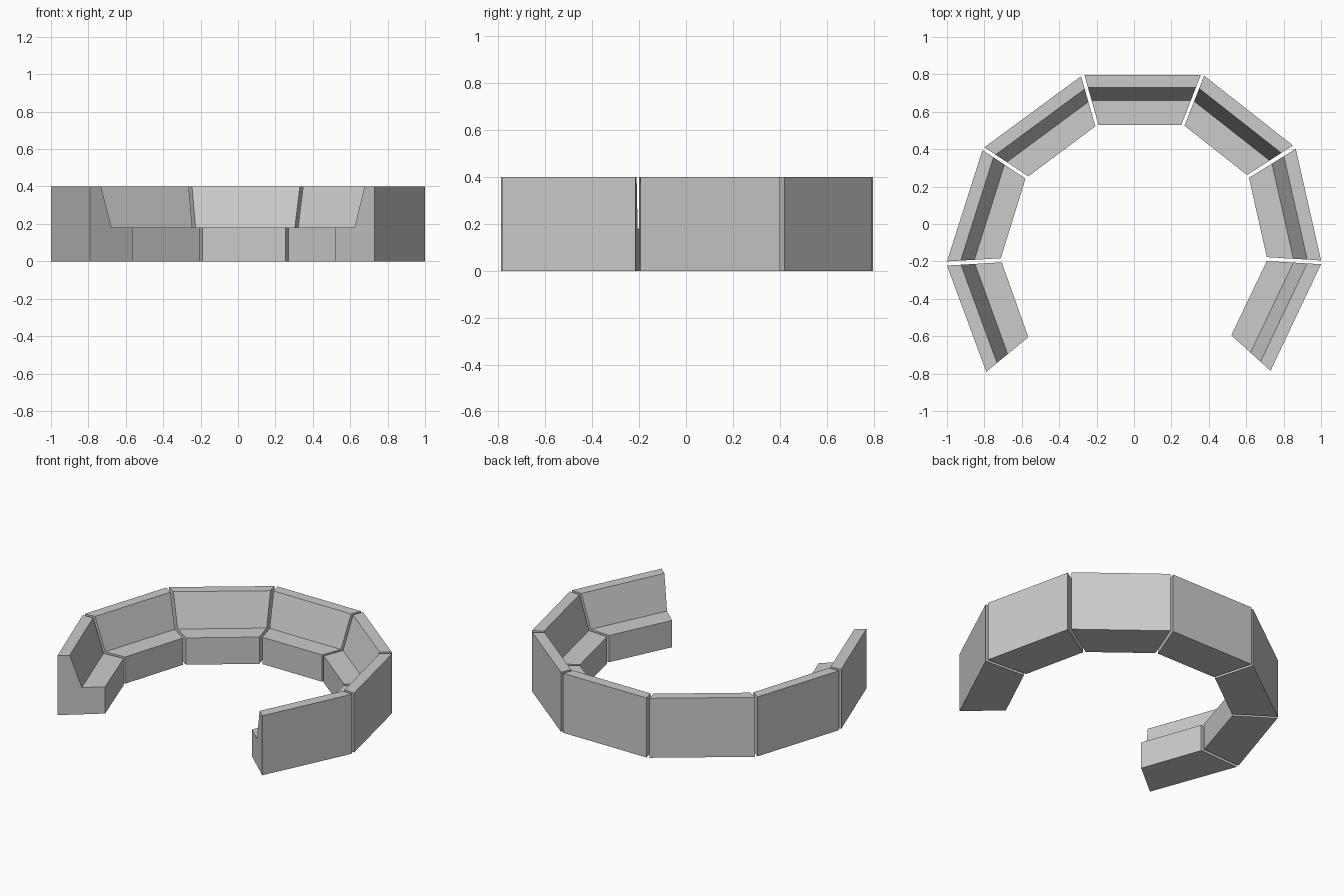
import bpy
from mathutils import Vector

if "Cube" in bpy.data.objects:
    bpy.data.objects.remove(bpy.data.objects["Cube"])

HEIGHT, SEAT = 0.40, 0.18
# bench cross-section: (fraction from outer wall to inner front, height)
PROFILE = [(0, 0), (0, HEIGHT), (0.255, HEIGHT), (0.51, SEAT), (1, SEAT), (1, 0)]

# plan of each bench section: outer start, inner start, outer end, inner end
SECTIONS = {
    "left_end_bench":   ((-0.79, -0.79), (-0.565, -0.605), (-1.0, -0.222), (-0.707, -0.205)),
    "left_bench":       ((-1.0, -0.20), (-0.712, -0.183), (-0.81, 0.395), (-0.58, 0.243)),
    "back_left_bench":  ((-0.80, 0.41), (-0.565, 0.255), (-0.283, 0.79), (-0.207, 0.522)),
    "back_bench":       ((-0.265, 0.797), (-0.19, 0.53), (0.357, 0.797), (0.253, 0.53)),
    "back_right_bench": ((0.375, 0.793), (0.27, 0.525), (0.85, 0.42), (0.605, 0.262)),
    "right_bench":      ((0.865, 0.402), (0.615, 0.247), (1.0, -0.195), (0.71, -0.177)),
    "right_end_bench":  ((1.0, -0.215), (0.71, -0.198), (0.73, -0.785), (0.52, -0.595)),
}


def cross_section(outer, inner):
    """Profile stretched along the mitred cut from outer to inner corner."""
    o, i = Vector(outer), Vector(inner)
    return [(*o.lerp(i, t), z) for t, z in PROFILE]


def bench(name, o1, i1, o2, i2):
    n = len(PROFILE)
    verts = cross_section(o1, i1) + cross_section(o2, i2)
    # end caps, then the sides that join them
    faces = [tuple(range(n)), tuple(reversed(range(n, 2 * n)))]
    for k in range(n):
        j = (k + 1) % n
        faces.append((j, k, n + k, n + j))
    mesh = bpy.data.meshes.new(name)
    mesh.from_pydata(verts, [], faces)
    mesh.update()
    obj = bpy.data.objects.new(name, mesh)
    bpy.context.collection.objects.link(obj)
    # make the faces point outward
    import bmesh
    bm = bmesh.new()
    bm.from_mesh(mesh)
    bmesh.ops.recalc_face_normals(bm, faces=bm.faces)
    bm.to_mesh(mesh)
    bm.free()


for name, corners in SECTIONS.items():
    bench(name, *corners)
